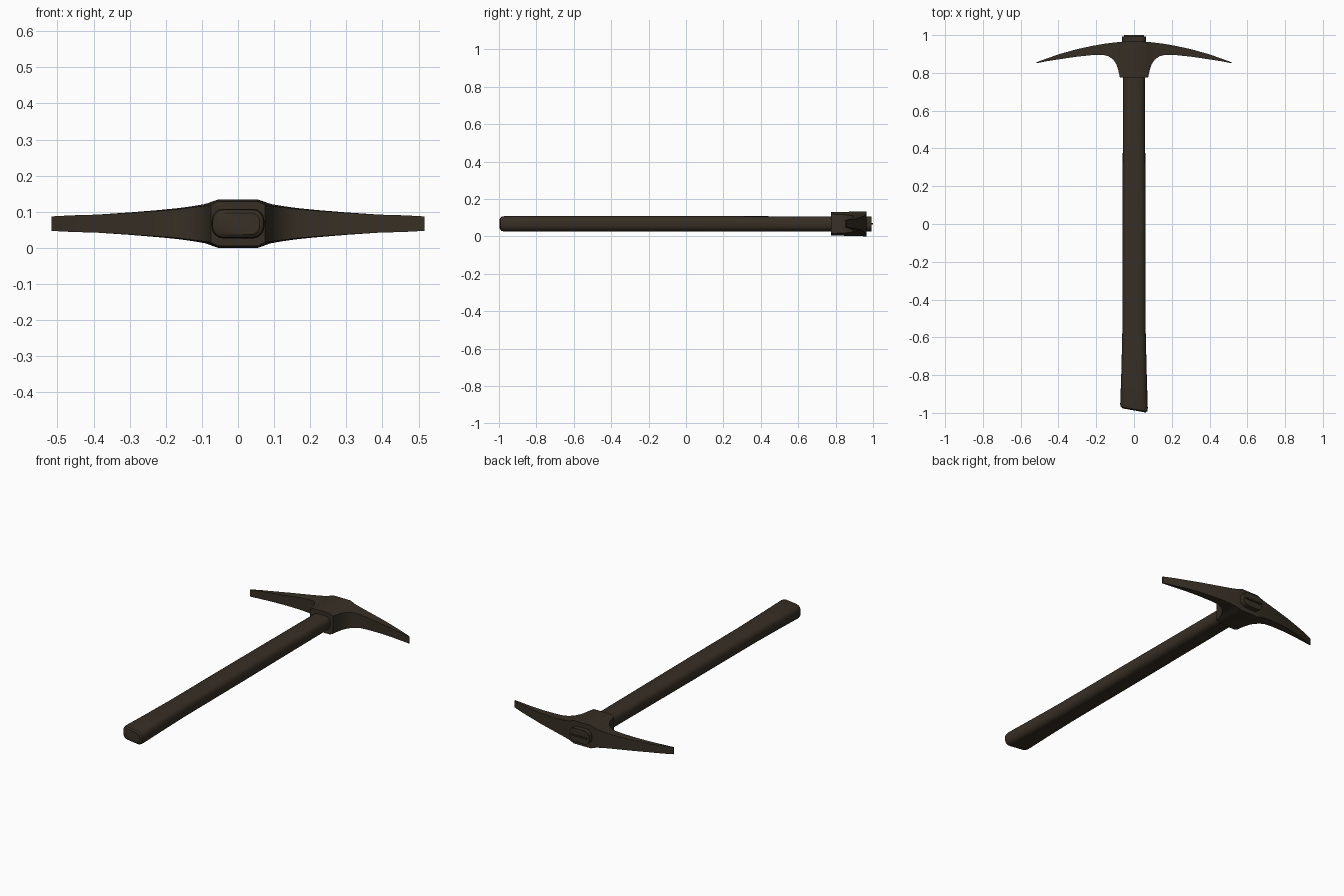
import bpy, bmesh, math

if "Cube" in bpy.data.objects:
    bpy.data.objects.remove(bpy.data.objects["Cube"])

CZ = 0.067  # mid height of the whole tool

mat = bpy.data.materials.new("dark_brown")
mat.diffuse_color = (0.038, 0.028, 0.018, 1)
mat.use_nodes = True
mat.node_tree.nodes["Principled BSDF"].inputs["Base Color"].default_value = mat.diffuse_color


def loft(name, rings, angle):
    """Skin a list of equal-length closed rings and cap both ends."""
    bm = bmesh.new()
    vs = [[bm.verts.new(p) for p in r] for r in rings]
    n = len(rings[0])
    for a, b in zip(vs, vs[1:]):
        for i in range(n):
            j = (i + 1) % n
            bm.faces.new((a[i], a[j], b[j], b[i]))
    bm.faces.new(vs[0])
    bm.faces.new(vs[-1])
    bmesh.ops.recalc_face_normals(bm, faces=bm.faces)
    me = bpy.data.meshes.new(name)
    bm.to_mesh(me)
    bm.free()
    me.materials.append(mat)
    ob = bpy.data.objects.new(name, me)
    bpy.context.collection.objects.link(ob)
    bpy.ops.object.select_all(action='DESELECT')
    ob.select_set(True)
    bpy.context.view_layer.objects.active = ob
    bpy.ops.object.shade_smooth_by_angle(angle=math.radians(angle))
    return ob


def rounded(y, hx, hz, r, slant=0.0):
    """Rounded rectangle across the handle, optionally slanted in y."""
    pts = []
    for k, (sx, sz) in enumerate(((1, 1), (-1, 1), (-1, -1), (1, -1))):
        for s in range(5):
            a = math.radians(90 * k + 22.5 * s)
            x = sx * (hx - r) + r * math.cos(a)
            z = sz * (hz - r) + r * math.sin(a)
            pts.append((x, y - slant * x, CZ + z))
    return pts


# handle: flared butt with a slanted end, straight shaft, head end
loft("handle", [
    rounded(-0.987, 0.060, 0.030, 0.024, 0.18),
    rounded(-0.980, 0.070, 0.038, 0.030, 0.18),
    rounded(-0.965, 0.073, 0.041, 0.032, 0.15),
    rounded(-0.78, 0.067, 0.041, 0.032),
    rounded(-0.57, 0.062, 0.041, 0.032),
    rounded(0.0, 0.061, 0.041, 0.032),
    rounded(0.78, 0.058, 0.040, 0.032),
    rounded(0.97, 0.064, 0.040, 0.032),
    rounded(0.993, 0.064, 0.040, 0.032),
], 35)

# wedge driven into the end of the handle
loft("wedge", [[(sx * 0.052, y, CZ + sz * 0.004)
                for sx, sz in ((1, 1), (-1, 1), (-1, -1), (1, -1))]
               for y in (0.96, 1.0)], 30)

# head stations: x, inner y, outer y, half height at inner and outer edge
half = [
    (0.055, 0.776, 0.965, 0.062, 0.067),
    (0.075, 0.776, 0.964, 0.052, 0.060),
    (0.083, 0.813, 0.963, 0.050, 0.057),
    (0.093, 0.845, 0.962, 0.049, 0.054),
    (0.110, 0.870, 0.960, 0.047, 0.051),
    (0.135, 0.888, 0.957, 0.044, 0.047),
    (0.165, 0.896, 0.953, 0.040, 0.043),
    (0.215, 0.895, 0.944, 0.036, 0.038),
    (0.300, 0.886, 0.926, 0.030, 0.031),
    (0.390, 0.873, 0.901, 0.025, 0.025),
    (0.460, 0.862, 0.877, 0.023, 0.023),
    (0.517, 0.851, 0.856, 0.020, 0.020),
]
stations = [(-x, *rest) for x, *rest in reversed(half)] + half
loft("pick_head", [[(x, y0, CZ + h0), (x, y1, CZ + h1),
                    (x, y1, CZ - h1), (x, y0, CZ - h0)]
                   for x, y0, y1, h0, h1 in stations], 25)
